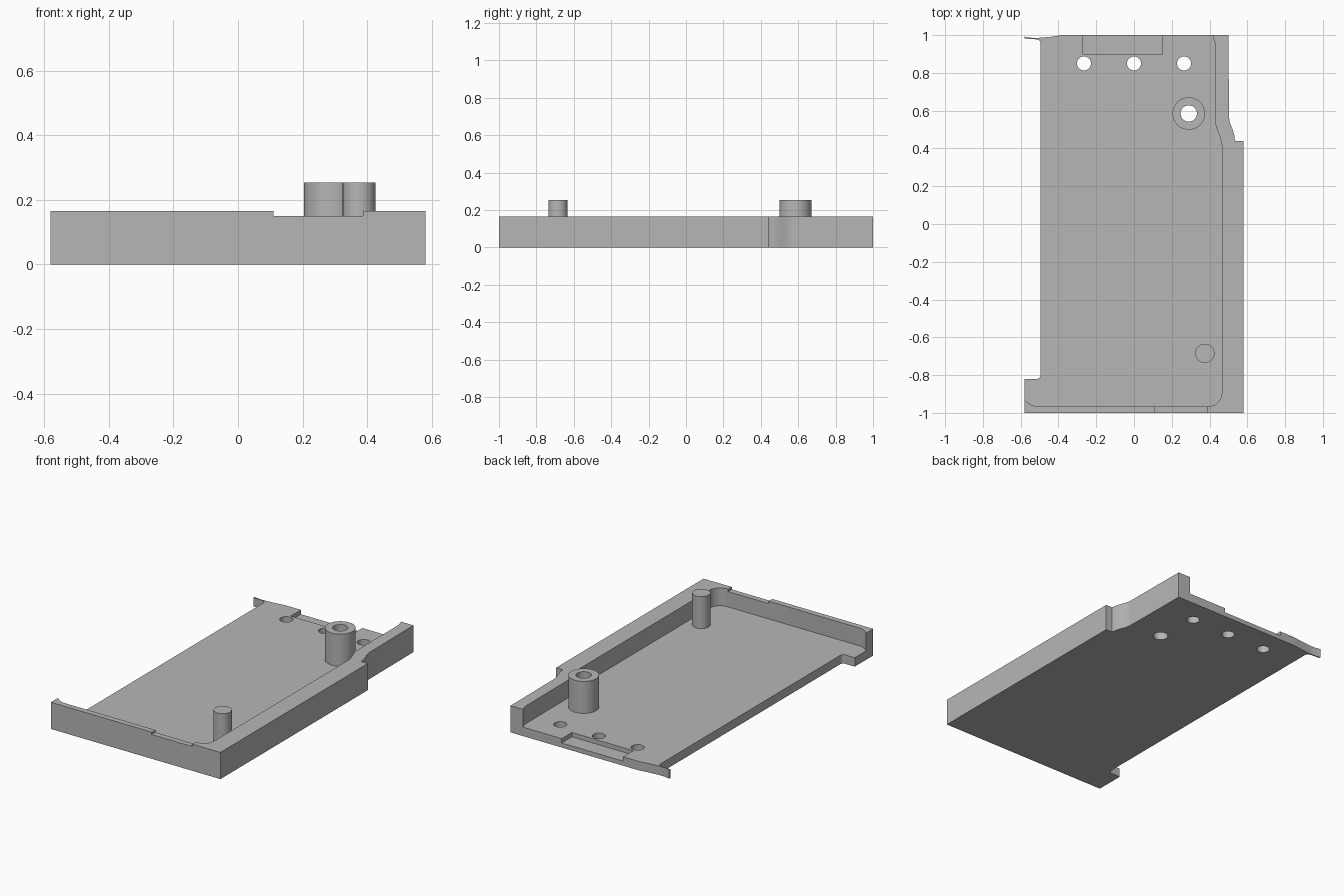
import bpy
import bmesh
import math

if "Cube" in bpy.data.objects:
    bpy.data.objects.remove(bpy.data.objects["Cube"], do_unlink=True)

FLOOR, RIM, TOP = 0.055, 0.165, 0.253

grey = bpy.data.materials.new("plain grey")
grey.use_nodes = True
colour = (0.47, 0.47, 0.47, 1)
grey.diffuse_color = colour
grey.node_tree.nodes["Principled BSDF"].inputs["Base Color"].default_value = colour


def prism(name, outline, z0, z1):
    """Extrude a flat outline from z0 to z1."""
    bm = bmesh.new()
    face = bm.faces.new([bm.verts.new((x, y, z0)) for x, y in outline])
    out = bmesh.ops.extrude_face_region(bm, geom=[face])
    for v in out["geom"]:
        if isinstance(v, bmesh.types.BMVert):
            v.co.z = z1
    bmesh.ops.recalc_face_normals(bm, faces=bm.faces)
    mesh = bpy.data.meshes.new(name)
    bm.to_mesh(mesh)
    bm.free()
    mesh.materials.append(grey)
    obj = bpy.data.objects.new(name, mesh)
    bpy.context.collection.objects.link(obj)
    return obj


def arc(cx, cy, r, start, end, steps):
    angles = [math.radians(start + (end - start) * i / steps) for i in range(steps + 1)]
    return [(cx + r * math.cos(a), cy + r * math.sin(a)) for a in angles]


def disc(name, x, y, r, z0, z1):
    return prism(name, arc(x, y, r, 0, 360, 48)[:-1], z0, z1)


def box(name, x0, x1, y0, y1, z0, z1):
    return prism(name, [(x0, y0), (x1, y0), (x1, y1), (x0, y1)], z0, z1)


def s_bend(x0, y0, x1, y1, steps=10):
    """Smooth sideways step between two straight runs."""
    return [(x0 + (x1 - x0) * (1 - math.cos(math.pi * i / steps)) / 2,
             y0 + (y1 - y0) * i / steps) for i in range(steps + 1)]


def activate(obj):
    bpy.ops.object.select_all(action='DESELECT')
    obj.select_set(True)
    bpy.context.view_layer.objects.active = obj


def cut(target, cutter):
    cutter.hide_render = True
    mod = target.modifiers.new("cut", 'BOOLEAN')
    mod.operation = 'DIFFERENCE'
    mod.solver = 'EXACT'
    mod.object = cutter
    activate(target)
    bpy.ops.object.modifier_apply(modifier=mod.name)
    bpy.data.objects.remove(cutter, do_unlink=True)


# Tray body: full-height outline, including the thin tail at the back right
outline = [(-0.58, -1), (0.58, -1), (0.58, 0.44), (0.537, 0.44)]
outline += s_bend(0.533, 0.45, 0.503, 0.57)
outline += [(0.5, 1), (-0.38, 1), (-0.43, 0.992), (-0.5, 0.986), (-0.54, 0.985),
            (-0.58, 0.992), (-0.58, 0.982), (-0.53, 0.979)]
outline += arc(-0.515, 0.957, 0.02, 90, 0, 5)
outline += arc(-0.515, -0.8, 0.02, 0, -90, 5)
outline += [(-0.58, -0.82)]
tray = prism("tray", outline, 0, RIM)

# Hollow inside, open to the right and the back
cavity = [(-0.7, -0.92), (-0.585, -0.927), (-0.55, -0.955), (-0.52, -0.965)]
cavity += arc(0.395, -0.895, 0.07, -90, 0, 10)
cavity += s_bend(0.465, 0.41, 0.43, 0.55)
cavity += [(0.428, 0.96), (0.415, 1), (0.415, 1.1), (-0.7, 1.1)]
cut(tray, prism("cavity_cutter", cavity, FLOOR, 0.4))

# Recess in the back edge and shallow notch in the front wall
cut(tray, box("back_recess_cutter", -0.27, 0.15, 0.9, 1.1, 0.028, 0.3))
cut(tray, box("front_notch_cutter", 0.11, 0.387, -1.1, -0.94, 0.15, 0.3))

# Floor holes
BOSS = (0.29, 0.585)
for x in (-0.265, 0, 0.265):
    cut(tray, disc("hole_cutter", x, 0.85, 0.037, -0.1, 0.3))
cut(tray, disc("boss_hole_cutter", *BOSS, 0.043, -0.1, 0.3))

# Hollow boss and solid peg
boss = disc("screw_boss", *BOSS, 0.086, FLOOR, TOP)
cut(boss, disc("boss_bore_cutter", *BOSS, 0.043, -0.1, 0.4))
peg = disc("locating_peg", 0.375, -0.685, 0.051, FLOOR, TOP)

for part in (tray, boss, peg):
    activate(part)
    bpy.ops.object.shade_smooth_by_angle(angle=math.radians(30))
